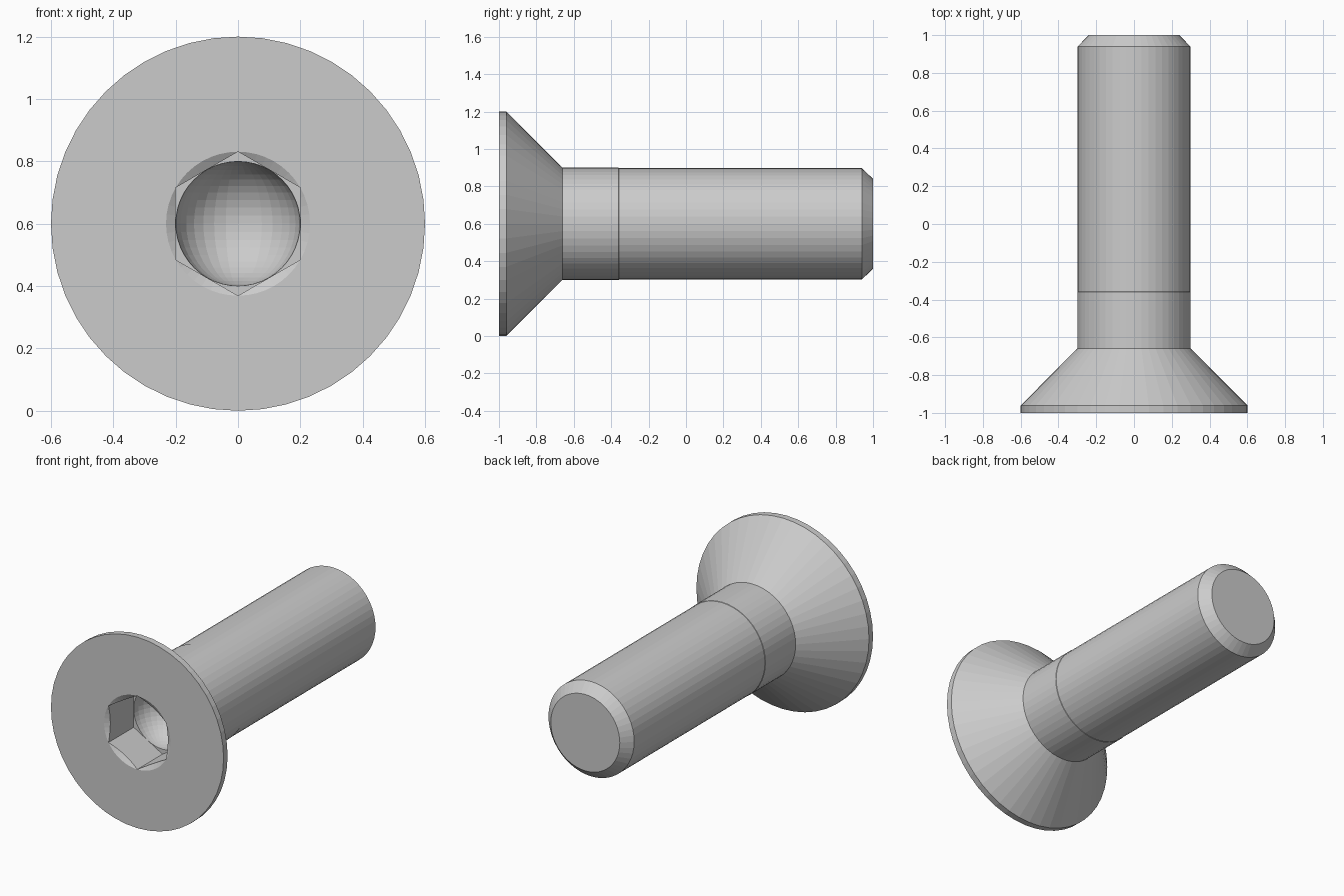
import bpy, bmesh
from math import pi, sqrt, cos, sin
from mathutils import Matrix

if "Cube" in bpy.data.objects:
    bpy.data.objects.remove(bpy.data.objects["Cube"])

AXIS_Z = 0.6   # height of the screw axis
SIDES = 48


def lathe(name, profile, sides, phase=0.0):
    """Closed solid turned around the y axis from (radius, y) points."""
    bm = bmesh.new()
    rings = []
    for r, y in profile:
        rings.append([bm.verts.new((r * sin(phase + 2 * pi * i / sides), y,
                                    AXIS_Z + r * cos(phase + 2 * pi * i / sides)))
                      for i in range(sides)])
    for a, b in zip(rings, rings[1:]):
        for i in range(sides):
            j = (i + 1) % sides
            bm.faces.new((a[i], a[j], b[j], b[i]))
    bm.faces.new(rings[0])
    bm.faces.new(rings[-1])
    return finish(name, bm)


def finish(name, bm):
    bmesh.ops.recalc_face_normals(bm, faces=bm.faces[:])
    mesh = bpy.data.meshes.new(name)
    bm.to_mesh(mesh)
    bm.free()
    obj = bpy.data.objects.new(name, mesh)
    bpy.context.collection.objects.link(obj)
    return obj


# Countersunk head, plain shank and slightly slimmer threaded length
screw = lathe("countersunk_screw", [
    (0.6, -1.0), (0.6, -0.96), (0.3, -0.66), (0.3, -0.36),
    (0.298, -0.358), (0.298, 0.94), (0.24, 1.0)], SIDES)

# Hexagonal socket, with corners pointing up and down
corner = 0.4 / sqrt(3)
hexagon = lathe("hex_cutter", [(corner, -1.1), (corner, -0.75)], 6)

# Shallow conical lead-in around the socket mouth
slope = 1 / sqrt(3)
lead_in = lathe("lead_in_cutter", [
    (corner + 0.02, -1.0 - 0.02 * slope),
    (0.19, -1.0 + (corner - 0.19) * slope)], SIDES)

# Round bottom of the socket
bm = bmesh.new()
bmesh.ops.create_uvsphere(bm, u_segments=32, v_segments=24, radius=0.1995,
                          matrix=Matrix.Translation((0, -0.75, AXIS_Z)))
ball = finish("ball_cutter", bm)

# Cut the socket, apply the cuts, then remove the cutters
cutters = [hexagon, lead_in, ball]
for cutter in cutters:
    cutter.hide_render = True
    mod = screw.modifiers.new(cutter.name, 'BOOLEAN')
    mod.operation = 'DIFFERENCE'
    mod.solver = 'EXACT'
    mod.object = cutter
bpy.context.view_layer.update()
result = bpy.data.meshes.new_from_object(
    screw.evaluated_get(bpy.context.evaluated_depsgraph_get()))
screw.modifiers.clear()
screw.data = result
for cutter in cutters:
    bpy.data.objects.remove(cutter)
